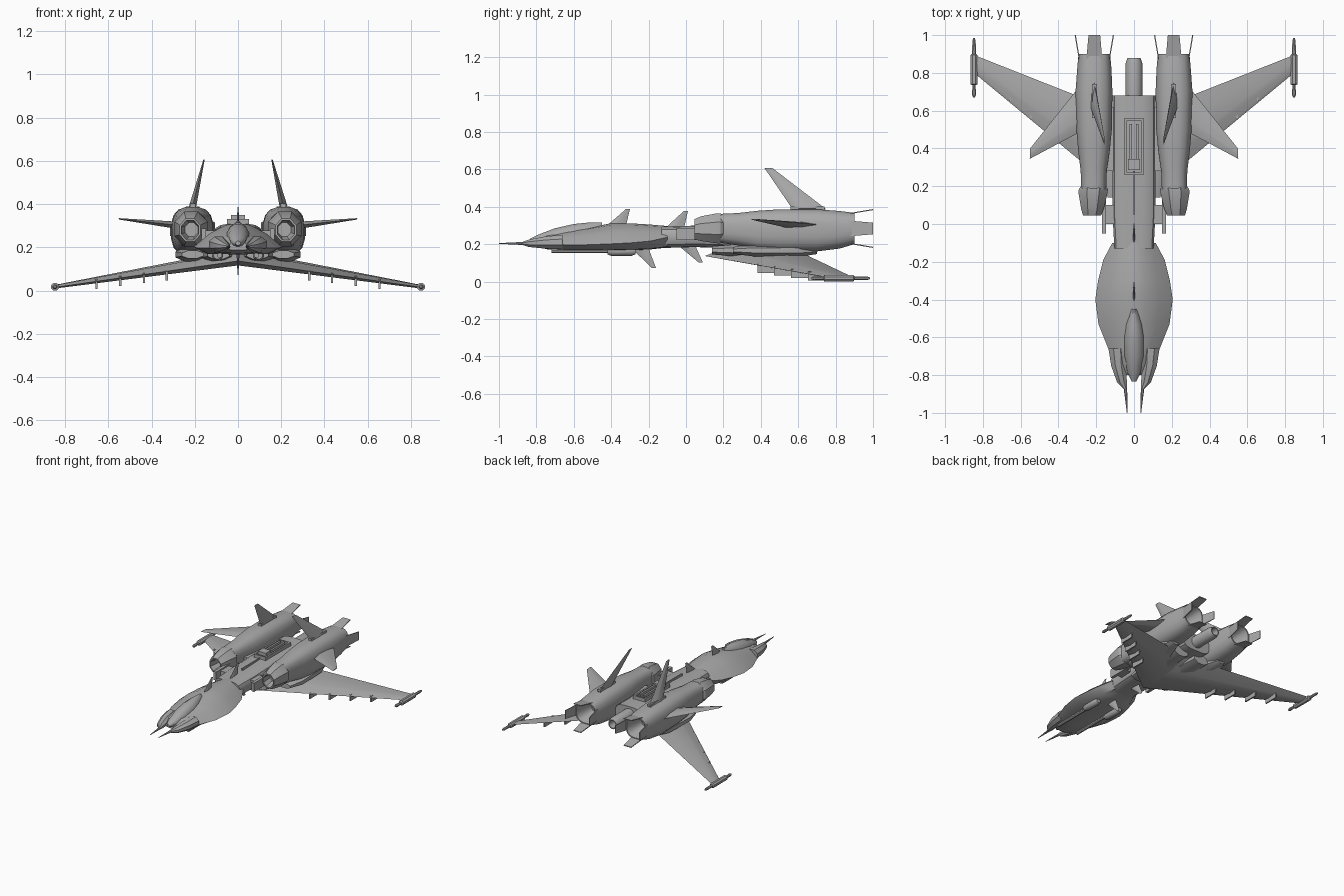
import bpy, bmesh, math
from mathutils import Vector

grey = bpy.data.materials.new("hull grey")
grey.diffuse_color = (0.4, 0.4, 0.4, 1)


def loft(name, rings, angle=32):
    """Skin a list of equal-length point rings and cap both ends."""
    bm = bmesh.new()
    vs = [[bm.verts.new(p) for p in r] for r in rings]
    n = len(vs[0])
    for a, b in zip(vs, vs[1:]):
        for i in range(n):
            j = (i + 1) % n
            bm.faces.new((a[i], a[j], b[j], b[i]))
    bm.faces.new(vs[0])
    bm.faces.new(vs[-1])
    bmesh.ops.recalc_face_normals(bm, faces=bm.faces)
    me = bpy.data.meshes.new(name)
    bm.to_mesh(me)
    bm.free()
    me.materials.append(grey)
    ob = bpy.data.objects.new(name, me)
    bpy.context.collection.objects.link(ob)
    bpy.ops.object.select_all(action='DESELECT')
    ob.select_set(True)
    bpy.context.view_layer.objects.active = ob
    bpy.ops.object.shade_smooth_by_angle(angle=math.radians(angle))
    return ob


def ring(cx, y, cz, rx, rz, n=8, p=1.0):
    """Flat-sided ring across y; p below 1 squares off the corners."""
    pts = []
    k = 1 / math.cos(math.pi / n) if n == 8 else 1
    for i in range(n):
        a = 2 * math.pi * (i + 0.5) / n
        c, s = math.cos(a), math.sin(a)
        pts.append((cx + rx * k * math.copysign(abs(c) ** p, c), y,
                    cz + rz * k * math.copysign(abs(s) ** p, s)))
    return pts


def box(name, x0, x1, y0, y1, z0, z1):
    return loft(name, [[(x0, y, z0), (x1, y, z0), (x1, y, z1), (x0, y, z1)]
                       for y in (y0, y1)])


def fin(name, root, tip, up, t_root, t_tip):
    """Tapered blade: root and tip are (leading, trailing) edge points."""
    up = Vector(up)
    rings = []
    for (le, te), t in ((root, t_root), (tip, t_tip)):
        le, te = Vector(le), Vector(te)
        a, b = le.lerp(te, 0.25), le.lerp(te, 0.65)
        rings.append([le, a + up * t, b + up * t * 0.8, te,
                      b - up * t * 0.8, a - up * t])
    return loft(name, rings)


# Forward hull: y, half width, top, widest height, bottom
hull = [(-0.80, 0.05, 0.245, 0.215, 0.20), (-0.74, 0.105, 0.27, 0.215, 0.185),
        (-0.65, 0.14, 0.285, 0.21, 0.18), (-0.53, 0.188, 0.30, 0.21, 0.18),
        (-0.40, 0.205, 0.325, 0.215, 0.18), (-0.30, 0.19, 0.325, 0.22, 0.18),
        (-0.19, 0.163, 0.318, 0.23, 0.185), (-0.10, 0.115, 0.31, 0.25, 0.195)]
rings = []
for y, w, zt, zm, zb in hull:
    half = [(0.28 * w, zt - 0.08 * (zt - zm)), (0.65 * w, zm + 0.55 * (zt - zm)),
            (w, zm), (0.72 * w, zb + 0.1 * (zm - zb))]
    rings.append([(0, y, zt)] + [(x, y, z) for x, z in half] + [(0, y, zb)]
                 + [(-x, y, z) for x, z in reversed(half)])
loft("forward_hull", rings, 40)

# Canopy
loft("canopy", [ring(0, y, z, rx, rz, 12) for y, z, rx, rz in (
    (-0.835, 0.232, 0.012, 0.010), (-0.79, 0.24, 0.035, 0.025),
    (-0.70, 0.25, 0.052, 0.05), (-0.60, 0.26, 0.056, 0.063),
    (-0.53, 0.27, 0.046, 0.06), (-0.45, 0.285, 0.018, 0.045))], 40)

# Neck and spine
loft("neck", [ring(0, y, z, rx, rz, 16, 0.6) for y, z, rx, rz in (
    (-0.13, 0.25, 0.105, 0.058), (0.05, 0.255, 0.115, 0.058),
    (0.30, 0.255, 0.115, 0.068), (0.68, 0.255, 0.115, 0.065))])
loft("tail_thruster", [ring(0, y, 0.26, r, r, 16) for y, r in (
    (0.66, 0.045), (0.85, 0.045), (0.88, 0.035), (0.88, 0.028), (0.82, 0.022))])

# Spine turret: frame, rails and block
for s in (-1, 1):
    box("turret_side_frame", s * 0.038, s * 0.05, 0.26, 0.56, 0.29, 0.345)
    box("turret_rail", s * 0.010, s * 0.024, 0.34, 0.53, 0.30, 0.352)
box("turret_front_frame", -0.05, 0.05, 0.26, 0.272, 0.29, 0.345)
box("turret_rear_frame", -0.05, 0.05, 0.548, 0.56, 0.29, 0.345)
box("turret_block", -0.033, 0.033, 0.285, 0.345, 0.29, 0.362)
box("spine_ridge", -0.004, 0.004, 0.05, 0.28, 0.30, 0.33)

# Swept blades on the centre line: root front, root rear, tip y, root z, tip z
for name, y0, y1, yt, z0, z1 in (
        ("dorsal_fin_front", -0.42, -0.32, -0.30, 0.315, 0.40),
        ("dorsal_fin_rear", -0.11, -0.01, 0.01, 0.30, 0.39),
        ("ventral_fin_front", -0.29, -0.20, -0.16, 0.19, 0.085),
        ("ventral_fin_rear", -0.04, 0.05, 0.09, 0.205, 0.115)):
    fin(name, ((0, y0, z0), (0, y1, z0)), ((0, yt - 0.022, z1), (0, yt, z1)),
        (1, 0, 0), 0.007, 0.002)

for s in (-1, 1):
    # Nose cheek ending in a needle
    loft("nose_cheek", [ring(s * x, y, z, rx, rz) for x, y, z, rx, rz in (
        (0.09, -0.66, 0.225, 0.045, 0.038), (0.083, -0.75, 0.222, 0.038, 0.033),
        (0.063, -0.84, 0.218, 0.026, 0.02), (0.045, -0.875, 0.217, 0.009, 0.008),
        (0.036, -1.0, 0.217, 0.002, 0.002))])

    # Chin gun: pod and barrel
    loft("chin_gun_pod", [ring(s * 0.095, y, 0.176, r, r, 12) for y, r in (
        (-0.42, 0.018), (-0.40, 0.026), (-0.29, 0.026), (-0.27, 0.018))])
    loft("chin_gun_barrel", [ring(s * 0.085, y, 0.176, 0.011, 0.011)
                             for y in (-0.72, -0.4)])

    # Strut and plate between neck and nacelle
    box("nacelle_strut", s * 0.09, s * 0.15, 0.0, 0.10, 0.235, 0.29)
    box("strut_plate", s * 0.148, s * 0.17, -0.05, 0.19, 0.235, 0.30)
    box("spine_bracket", s * 0.09, s * 0.16, 0.28, 0.62, 0.23, 0.29)

    # Nacelle intake: hollow octagon
    loft("intake", [ring(s * x, y, z, rx, rz) for x, y, z, rx, rz in (
        (0.215, 0.12, 0.295, 0.030, 0.032), (0.222, 0.045, 0.293, 0.040, 0.045),
        (0.222, 0.045, 0.293, 0.048, 0.054), (0.220, 0.08, 0.296, 0.060, 0.066),
        (0.217, 0.165, 0.298, 0.077, 0.080), (0.215, 0.185, 0.298, 0.077, 0.080),
        (0.215, 0.20, 0.298, 0.066, 0.07))], 25)

    # Nacelle body with a hollow nozzle
    loft("nacelle", [ring(s * x, y, z, rx, rz, 16, 0.72) for x, y, z, rx, rz in (
        (0.214, 0.18, 0.298, 0.068, 0.078), (0.213, 0.28, 0.293, 0.070, 0.088),
        (0.212, 0.38, 0.288, 0.084, 0.105), (0.211, 0.50, 0.287, 0.095, 0.114),
        (0.212, 0.70, 0.287, 0.099, 0.114), (0.210, 0.82, 0.290, 0.092, 0.102),
        (0.210, 0.90, 0.297, 0.085, 0.085), (0.210, 0.90, 0.297, 0.076, 0.076),
        (0.210, 0.76, 0.297, 0.050, 0.050))])

    # Four flared nozzle petals
    for k in range(4):
        c, d = round(math.cos(k * math.pi / 2)), round(math.sin(k * math.pi / 2))
        rings = []
        for y, r, w in ((0.87, 0.079, 0.042), (1.0, 0.101, 0.031)):
            rings.append([(s * 0.21 + c * q - d * v, y, 0.297 + d * q + c * v)
                          for q, v in ((r - 0.003, -w), (r + 0.003, -w),
                                       (r + 0.003, w), (r - 0.003, w))])
        loft("nozzle_petal", rings)

    # Upright forward-swept fin on its base
    box("fin_base", s * 0.197, s * 0.223, 0.56, 0.74, 0.38, 0.415)
    fin("upright_fin", ((s * 0.211, 0.57, 0.40), (s * 0.211, 0.75, 0.40)),
        ((s * 0.157, 0.42, 0.62), (s * 0.157, 0.462, 0.62)), (1, 0.0, 0.2), 0.018, 0.003)

    # Side canard
    fin("side_canard", ((s * 0.28, 0.49, 0.315), (s * 0.28, 0.74, 0.315)),
        ((s * 0.552, 0.345, 0.345), (s * 0.55, 0.40, 0.345)), (0, 0, 1), 0.017, 0.003)

    # Main wing and its fairing under the nacelle
    fin("main_wing", ((0, 0.10, 0.15), (0, 0.56, 0.195)),
        ((s * 0.835, 0.79, 0.03), (s * 0.835, 0.89, 0.038)), (0, 0, 1), 0.032, 0.008)
    loft("wing_fairing", [ring(s * x, y, 0.18, rx, rz) for x, y, rx, rz in (
        (0.21, 0.25, 0.05, 0.018), (0.22, 0.36, 0.07, 0.032),
        (0.21, 0.60, 0.07, 0.035), (0.21, 0.70, 0.03, 0.02))])
    loft("wing_root_block", [ring(s * 0.09, y, 0.18, rx, rz) for y, rx, rz in (
        (0.14, 0.05, 0.022), (0.30, 0.08, 0.035), (0.62, 0.06, 0.035))])

    # Wing tip pod
    loft("tip_pod", [ring(s * 0.847, y, 0.031, r, r) for y, r in (
        (0.67, 0.005), (0.685, 0.011), (0.735, 0.008), (0.74, 0.018),
        (0.895, 0.018), (0.90, 0.010), (0.97, 0.009), (0.985, 0.004))])

    # Rods slung below the wing
    for x in (0.33, 0.435, 0.545, 0.655):
        y, z = 0.10 + 0.826 * x, 0.112 - 0.122 * x
        box("wing_rod", s * (x - 0.005), s * (x + 0.005), y + 0.01, y + 0.12, z - 0.012, z + 0.035)

# Rest the model on the ground, keeping the layout otherwise
bpy.context.view_layer.update()
low = min(v.co.z for o in bpy.data.objects for v in o.data.vertices)
for o in bpy.data.objects:
    o.location.z -= low
